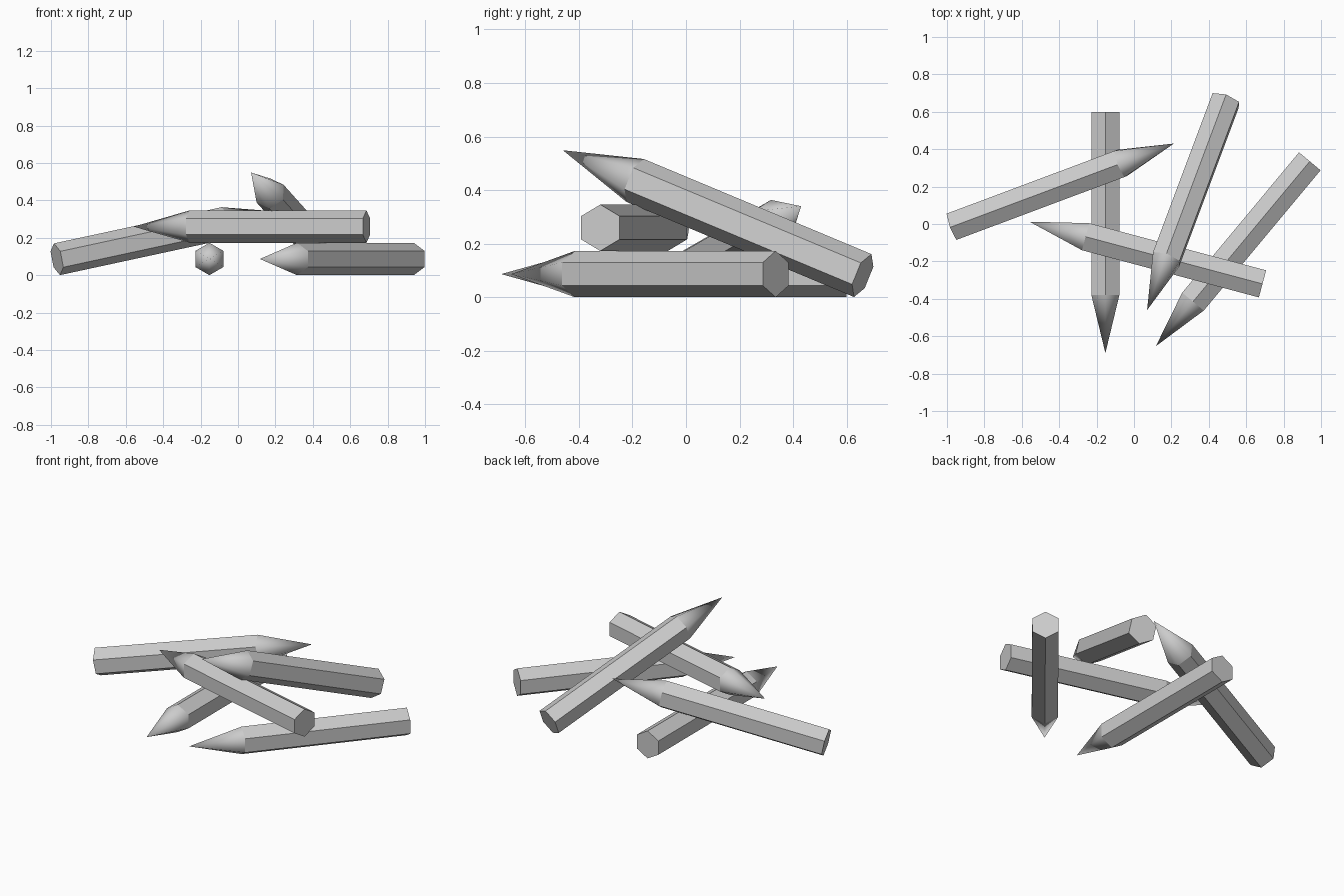
import bpy, math
from mathutils import Vector

if "Cube" in bpy.data.objects:
    bpy.data.objects.remove(bpy.data.objects["Cube"])

R = 0.0865      # hexagon circumradius
CONE = 0.31     # sharpened length


def pencil(name, end, tip, roll=0.0):
    """Hexagonal pencil from the flat end centre to the sharpened tip."""
    end, tip = Vector(end), Vector(tip)
    axis = (tip - end).normalized()
    side = axis.cross(Vector((0, 0, 1))).normalized()
    up = side.cross(axis)
    shoulder = tip - axis * CONE
    verts = []
    for centre in (end, shoulder):
        for i in range(6):
            a = math.radians(90 + 60 * i + roll)
            verts.append(centre + R * (side * math.cos(a) + up * math.sin(a)))
    verts.append(tip)
    ring = [(i, (i + 1) % 6) for i in range(6)]
    faces = [tuple(range(6))]
    faces += [(j, i, i + 6, j + 6) for i, j in ring]      # body sides
    faces += [(j + 6, i + 6, 12) for i, j in ring]        # sharpened cone
    mesh = bpy.data.meshes.new(name)
    mesh.from_pydata(verts, [], faces)
    # flat body, smoothly shaded cone, crisp shoulder
    for p in mesh.polygons:
        p.use_smooth = len(p.vertices) == 3
    mesh.validate()
    obj = bpy.data.objects.new(name, mesh)
    bpy.context.collection.objects.link(obj)
    # consistent outward normals
    import bmesh
    bm = bmesh.new()
    bm.from_mesh(mesh)
    bmesh.ops.recalc_face_normals(bm, faces=bm.faces)
    bm.to_mesh(mesh)
    bm.free()
    return obj


# two pencils lying on the ground
pencil("ground_pencil_left", (-0.153, 0.60, R), (-0.153, -0.69, R))
pencil("ground_pencil_right", (0.94, 0.335, R), (0.117, -0.653, R))
# level pencil resting across both
pencil("cross_pencil", (0.687, -0.32, 3 * R), (-0.558, 0.012, 3 * R))
# pencils leaning on the stack
pencil("leaning_pencil_left", (-0.968, -0.012, 0.085), (0.213, 0.43, 0.34))
pencil("leaning_pencil_top", (0.49, 0.66, 0.081), (0.07, -0.46, 0.549), roll=-6)
